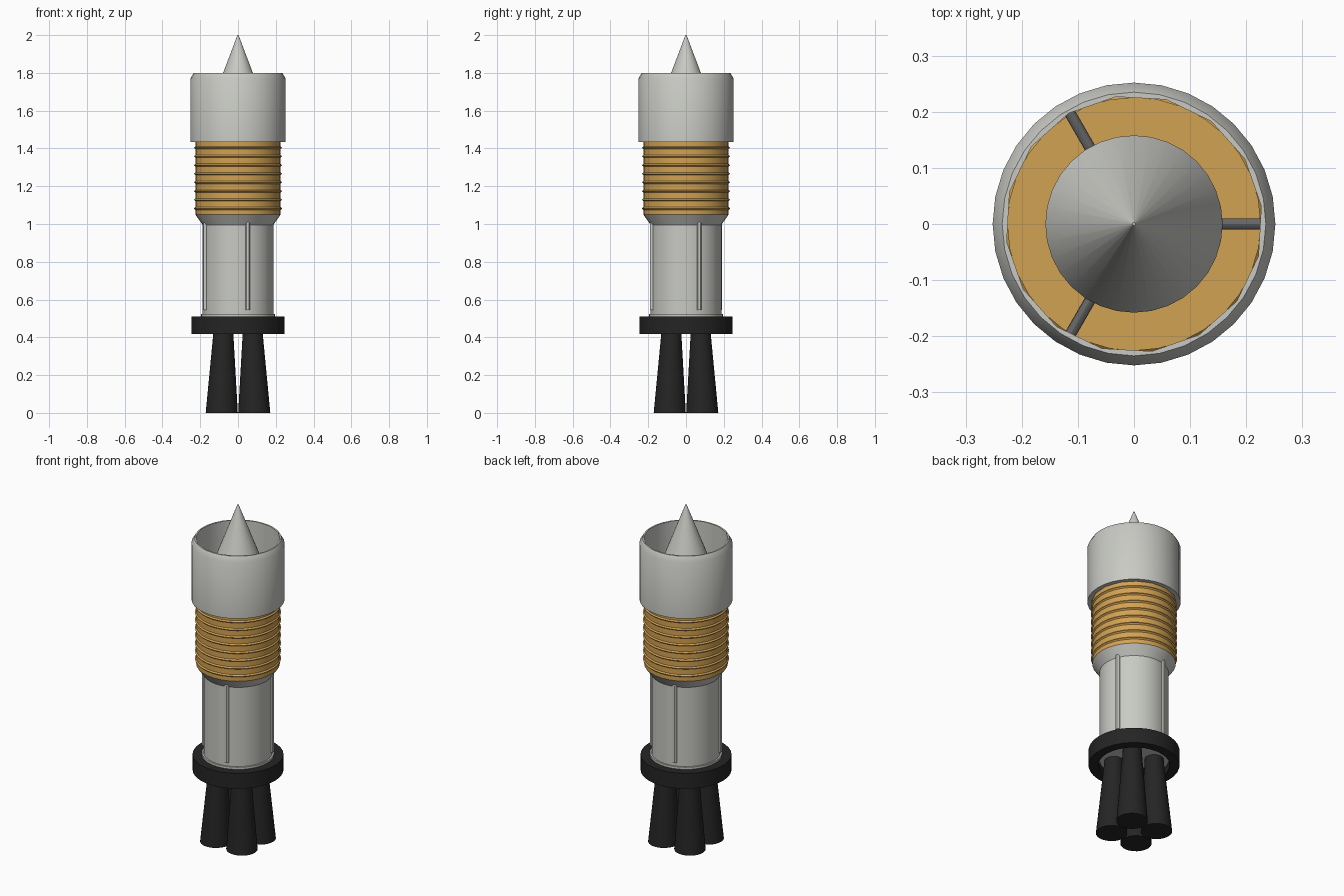
import bpy, bmesh, math
from mathutils import Vector

cube = bpy.data.objects.get("Cube")
if cube:
    bpy.data.objects.remove(cube, do_unlink=True)


def material(name, r, g, b):
    m = bpy.data.materials.new(name)
    m.diffuse_color = (r, g, b, 1)
    m.use_nodes = True
    m.node_tree.nodes["Principled BSDF"].inputs["Base Color"].default_value = (r, g, b, 1)
    return m


GREY = material("light grey", 0.58, 0.59, 0.55)
ORANGE = material("amber", 0.64, 0.36, 0.085)
BLACK = material("black", 0.018, 0.018, 0.018)
DARK = material("dark grey", 0.13, 0.13, 0.13)


def finish(name, bm, mat):
    bmesh.ops.recalc_face_normals(bm, faces=bm.faces)
    me = bpy.data.meshes.new(name)
    bm.to_mesh(me)
    bm.free()
    ob = bpy.data.objects.new(name, me)
    bpy.context.collection.objects.link(ob)
    me.materials.append(mat)
    smooth(ob)
    return ob


def smooth(ob):
    bpy.ops.object.select_all(action="DESELECT")
    ob.select_set(True)
    bpy.context.view_layer.objects.active = ob
    bpy.ops.object.shade_smooth_by_angle(angle=math.radians(30))


def lathe(name, profile, mat, sides=32, turn=0.0, closed=False):
    """Revolve (radius, z) points about z; closed joins the profile ends, else caps them."""
    bm = bmesh.new()
    rings = []
    for r, z in profile:
        ring = []
        for i in range(sides):
            a = turn + math.tau * i / sides
            ring.append(bm.verts.new((r * math.cos(a), r * math.sin(a), z)))
        rings.append(ring)
    pairs = list(zip(rings, rings[1:]))
    if closed:
        pairs.append((rings[-1], rings[0]))
    else:
        bm.faces.new(rings[0])
        bm.faces.new(rings[-1])
    for lo, hi in pairs:
        for i in range(sides):
            j = (i + 1) % sides
            bm.faces.new((lo[i], lo[j], hi[j], hi[i]))
    return finish(name, bm, mat)


def rod(name, start, end, r1, r2, mat, sides=12):
    """Tapered cylinder between two points."""
    start, end = Vector(start), Vector(end)
    axis = end - start
    bm = bmesh.new()
    bmesh.ops.create_cone(bm, cap_ends=True, segments=sides, radius1=r1,
                          radius2=r2, depth=axis.length)
    rot = Vector((0, 0, 1)).rotation_difference(axis).to_matrix().to_4x4()
    bmesh.ops.transform(bm, matrix=rot, verts=bm.verts)
    bmesh.ops.translate(bm, vec=(start + end) / 2, verts=bm.verts)
    return finish(name, bm, mat)


def polar(r, degrees, z):
    a = math.radians(degrees)
    return (r * math.cos(a), r * math.sin(a), z)


# Intake shell with a faceted bore
shell = lathe("intake_shell", [(0.252, 1.435), (0.252, 1.77), (0.235, 1.8)], GREY)
bore = lathe("bore_cutter", [(0.229, 1.4), (0.229, 1.9)], GREY, 16, math.radians(8))
bore.hide_render = True
cut = shell.modifiers.new("bore", "BOOLEAN")
cut.operation, cut.solver, cut.object = "DIFFERENCE", "EXACT", bore
bpy.context.view_layer.objects.active = shell
bpy.ops.object.modifier_apply(modifier=cut.name)
bpy.data.objects.remove(bore, do_unlink=True)
smooth(shell)

# Spike and its three struts
rod("intake_spike", (0, 0, 1.59), (0, 0, 2.0), 0.158, 0.003, GREY, 32)
lathe("spike_base", [(0.15, 1.46), (0.15, 1.595)], GREY)
for k in range(3):
    rod(f"spike_strut_{k + 1}", polar(0.14, 120 * k, 1.58),
        polar(0.232, 120 * k, 1.58), 0.01, 0.01, DARK)

# Ribbed middle section
lathe("ribbed_section", [(0.226, 1.05), (0.226, 1.47)], ORANGE)
for k in range(8):
    z = 1.082 + 0.046 * k
    lathe(f"rib_{k + 1}", [(0.222, z - 0.011), (0.233, z), (0.222, z + 0.011)],
          ORANGE, closed=True)

# Lower body with flared shoulder and foot collar
lathe("lower_body", [(0.187, 0.45), (0.187, 0.995), (0.226, 1.05)], GREY)
lathe("foot_collar", [(0.196, 0.46), (0.196, 0.523)], GREY)

# Raised conduits along the lower body
for k, angle in enumerate((22, 106, 202, 286)):
    rod(f"conduit_{k + 1}", polar(0.187, angle, 0.545),
        polar(0.187, angle, 1.005), 0.012, 0.012, GREY)
    rod(f"conduit_tip_{k + 1}", polar(0.187, angle, 1.005),
        polar(0.187, angle, 1.025), 0.012, 0.005, GREY)

# Thrust ring
lathe("thrust_ring", [(0.246, 0.418), (0.246, 0.51), (0.193, 0.51), (0.193, 0.418)],
      BLACK, closed=True)

# Four engine nozzles
for sx in (-1, 1):
    for sy in (-1, 1):
        name = f"nozzle_{'back' if sy > 0 else 'front'}_{'left' if sx > 0 else 'right'}"
        bell = rod(name, (0, 0, 0), (0, 0, 0.46), 0.085, 0.05, BLACK, 32)
        # Lean each bell slightly outward toward its exit while keeping the exit level
        for v in bell.data.vertices:
            lean = 0.086 - 0.009 * v.co.z / 0.46
            v.co.x += sx * lean
            v.co.y += sy * lean
